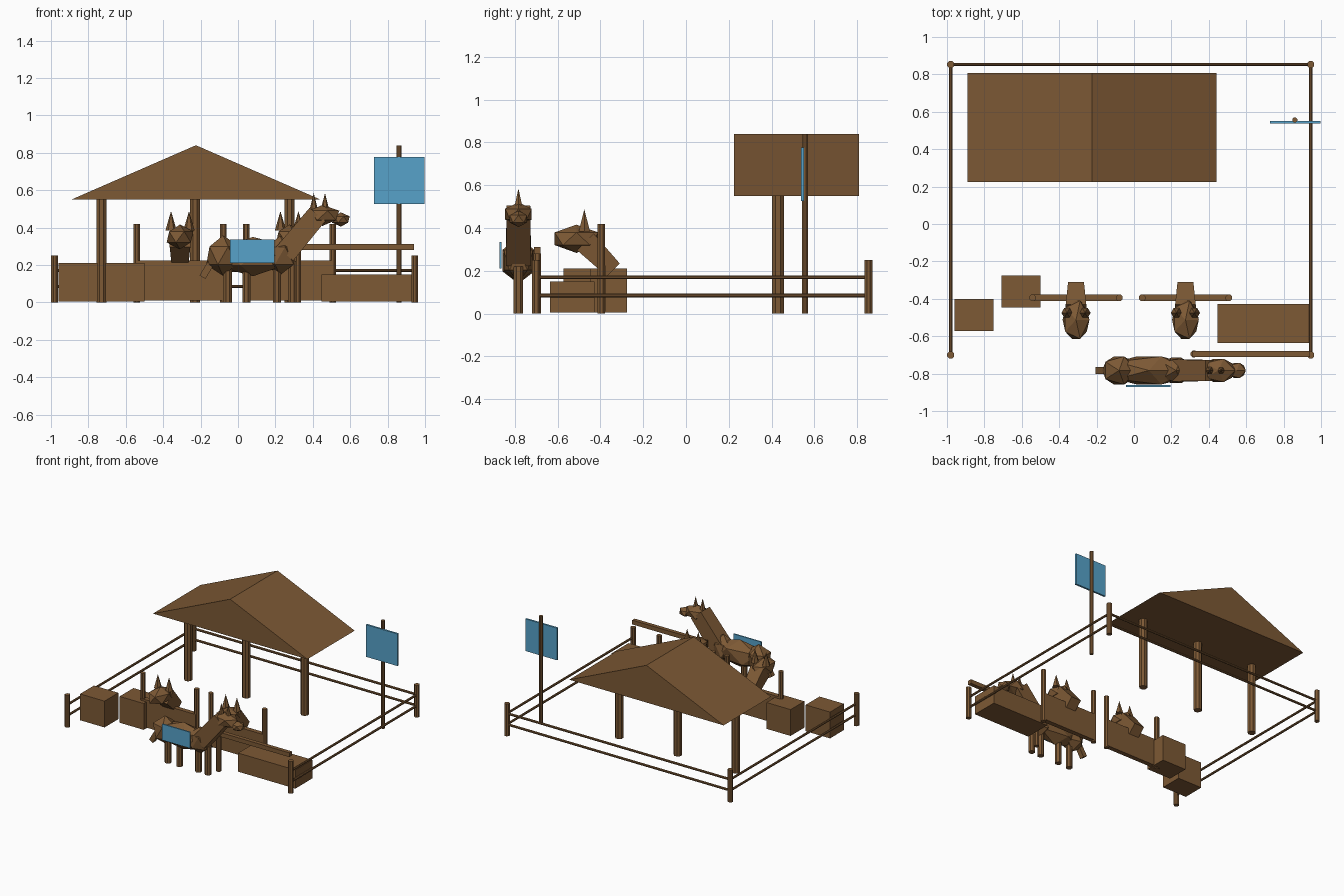
import bpy, bmesh, math
from mathutils import Vector, Matrix

if "Cube" in bpy.data.objects:
    bpy.data.objects.remove(bpy.data.objects["Cube"])

def material(name, rgb):
    m = bpy.data.materials.new(name)
    m.diffuse_color = (*rgb, 1)
    m.use_nodes = True
    m.node_tree.nodes["Principled BSDF"].inputs["Base Color"].default_value = m.diffuse_color
    return m

BROWN = material("brown wood", (0.205, 0.100, 0.035))
BLUE = material("sky blue", (0.095, 0.365, 0.585))

def finish(name, bm, mat=BROWN):
    bmesh.ops.recalc_face_normals(bm, faces=bm.faces)
    me = bpy.data.meshes.new(name)
    bm.to_mesh(me)
    bm.free()
    me.materials.append(mat)
    ob = bpy.data.objects.new(name, me)
    bpy.context.collection.objects.link(ob)
    return ob

def box(name, x, y, z, mat=BROWN):
    """Box from (min, max) pairs."""
    bm = bmesh.new()
    bmesh.ops.create_cube(bm, size=1)
    for v in bm.verts:
        v.co = [(a + b) / 2 + c * (b - a) for (a, b), c in zip((x, y, z), v.co)]
    return finish(name, bm, mat)

def rod(name, a, b, r1, r2=None, sides=8):
    """Straight, optionally tapered bar between two points."""
    a, b = Vector(a), Vector(b)
    d = b - a
    bm = bmesh.new()
    bmesh.ops.create_cone(bm, cap_ends=True, segments=sides, radius1=r1,
                          radius2=r1 if r2 is None else r2, depth=d.length)
    turn = Matrix.Rotation(math.pi / sides, 4, 'Z')
    rot = d.to_track_quat('Z', 'Y').to_matrix().to_4x4()
    bm.transform(Matrix.Translation((a + b) / 2) @ rot @ turn)
    return finish(name, bm)

def blob(name, c, s):
    """Faceted twenty-sided ball."""
    bm = bmesh.new()
    bmesh.ops.create_icosphere(bm, subdivisions=1, radius=1)
    bm.transform(Matrix.Translation(c) @ Matrix.Diagonal((*s, 1)))
    return finish(name, bm)

def post(name, x, y, h, r):
    return rod(name, (x, y, 0), (x, y, h), r)

# Shelter roof (gable prism) and its row of posts
bm = bmesh.new()
tri = [bm.verts.new(p) for p in ((-0.89, 0.225, 0.55), (0.44, 0.225, 0.55), (-0.225, 0.225, 0.84))]
face = bm.faces.new(tri)
ext = bmesh.ops.extrude_face_region(bm, geom=[face])
bmesh.ops.translate(bm, vec=(0, 0.583, 0),
                    verts=[g for g in ext["geom"] if isinstance(g, bmesh.types.BMVert)])
finish("shelter_roof", bm)
for x in (-0.73, -0.23, 0.275):
    post("shelter_post", x, 0.43, 0.56, 0.03)

# Fence on three sides
X0, X1, Y0, Y1 = -0.98, 0.945, -0.70, 0.853
for x in (X0, X1):
    for y in (Y0, Y1):
        post("fence_post", x, y, 0.25, 0.02)
for z in (0.085, 0.17):
    rod("back_rail", (X0, Y1, z), (X1, Y1, z), 0.009)
    for x in (X0, X1):
        rod("side_rail", (x, Y0, z), (x, Y1, z), 0.009)

# Hitching rail at the front
post("hitching_post", 0.32, -0.695, 0.28, 0.019)
box("hitching_rail", (0.31, 0.94), (-0.711, -0.68), (0.279, 0.312))

# Signboard
post("sign_post", 0.86, 0.556, 0.84, 0.014)
box("sign_board", (0.726, 0.998), (0.537, 0.552), (0.527, 0.777), BLUE)

# Crates and bale
box("crate_left", (-0.96, -0.75), (-0.572, -0.402), (0.005, 0.21))
box("crate_right", (-0.708, -0.5), (-0.446, -0.276), (0.005, 0.21))
box("feed_bale", (0.446, 0.94), (-0.636, -0.428), (0.005, 0.15))

# Two stalls, each with a horse looking over the door
for cx in (-0.31, 0.275):
    for s in (-1, 1):
        post("stall_post", cx + s * 0.232, -0.395, 0.42, 0.019)
        rod("stall_horse_ear", (cx + s * 0.048, -0.475, 0.385),
            (cx + s * 0.048, -0.475, 0.488), 0.03, 0, 6)
    box("stall_door", (cx - 0.235, cx + 0.235), (-0.413, -0.377), (0.01, 0.225))
    rod("stall_horse_neck", (cx, -0.34, 0.205), (cx, -0.47, 0.335), 0.06, 0.078, 4)
    blob("stall_horse_head", (cx, -0.512, 0.35), (0.08, 0.12, 0.066))

# Standing horse: body, legs, tail
HY = -0.783
blob("horse_body", (0.08, HY, 0.245), (0.24, 0.088, 0.105))
blob("horse_rump", (-0.08, HY, 0.25), (0.1, 0.088, 0.108))
blob("horse_chest", (0.225, HY, 0.25), (0.1, 0.08, 0.105))
for x in (-0.055, 0.045, 0.208, 0.29):
    post("horse_leg", x, HY, 0.22, 0.024)
rod("horse_tail", (-0.13, HY, 0.235), (-0.19, HY, 0.135), 0.026, 0.026, 4)

# Neck, head, muzzle, ears
rod("horse_neck", (0.25, HY, 0.26), (0.425, HY, 0.47), 0.083, 0.078, 4)
blob("horse_head", (0.452, HY, 0.465), (0.1, 0.073, 0.056))
blob("horse_muzzle", (0.55, HY, 0.443), (0.053, 0.048, 0.038))
for x in (0.405, 0.465):
    rod("horse_ear", (x, HY, 0.49), (x, HY, 0.585), 0.024, 0, 6)

# Saddle cloth panel
box("saddle_cloth", (-0.043, 0.195), (-0.872, -0.862), (0.21, 0.335), BLUE)
